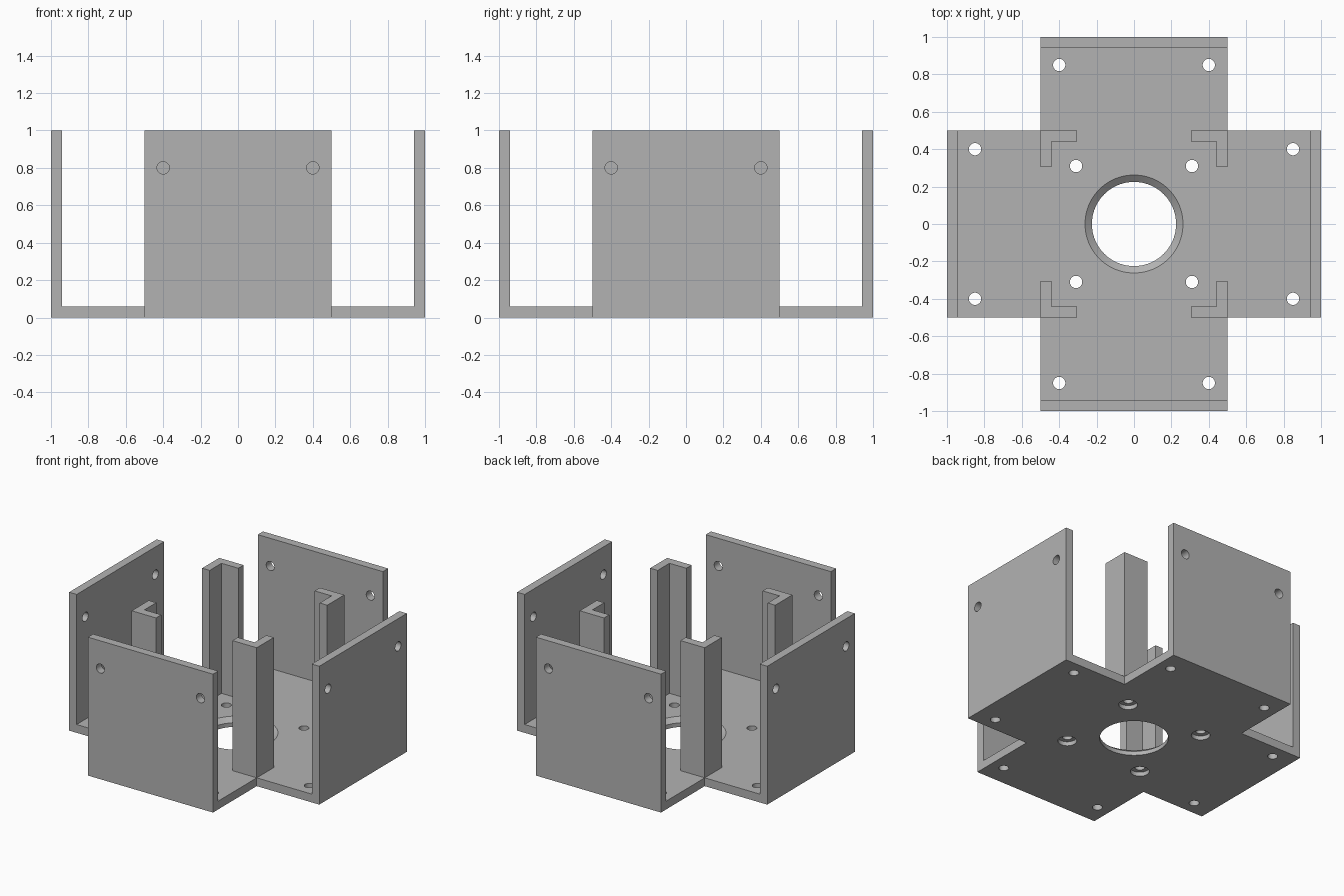
import bpy, bmesh, math

if "Cube" in bpy.data.objects:
    bpy.data.objects.remove(bpy.data.objects["Cube"])

T = 0.06            # sheet thickness
grey = bpy.data.materials.new("plain grey")
grey.diffuse_color = (0.45, 0.45, 0.45, 1)
grey.use_nodes = True
grey.node_tree.nodes["Principled BSDF"].inputs["Base Color"].default_value = grey.diffuse_color


def add_object(name, bm):
    bmesh.ops.recalc_face_normals(bm, faces=bm.faces)
    mesh = bpy.data.meshes.new(name)
    bm.to_mesh(mesh)
    bm.free()
    mesh.materials.append(grey)
    ob = bpy.data.objects.new(name, mesh)
    bpy.context.collection.objects.link(ob)
    return ob


def raise_faces(bm, faces, height):
    out = bmesh.ops.extrude_face_region(bm, geom=faces)["geom"]
    for v in out:
        if isinstance(v, bmesh.types.BMVert):
            v.co.z = height
    return [f for f in out if isinstance(f, bmesh.types.BMFace)]


def lathe(bm, x, y, profile, n=48):
    """Closed turned solid from (radius, z) pairs, bottom to top."""
    rings = [[bm.verts.new((x + r * math.cos(2 * math.pi * i / n),
                            y + r * math.sin(2 * math.pi * i / n), z))
              for i in range(n)] for r, z in profile]
    for a, b in zip(rings, rings[1:]):
        for i in range(n):
            j = (i + 1) % n
            bm.faces.new((a[i], a[j], b[j], b[i]))
    bm.faces.new(rings[0][::-1])
    bm.faces.new(rings[-1])


# Cross-shaped base with upturned walls at the arm ends
bm = bmesh.new()
cuts = [-1, -1 + T, -0.5, 0.5, 1 - T, 1]
verts = [[bm.verts.new((x, y, 0)) for y in cuts] for x in cuts]
for i in range(5):
    for j in range(5):
        if i == 2 or j == 2:
            bm.faces.new((verts[i][j], verts[i + 1][j],
                          verts[i + 1][j + 1], verts[i][j + 1]))
bmesh.ops.delete(bm, geom=[v for v in bm.verts if not v.link_faces], context='VERTS')
top = raise_faces(bm, bm.faces[:], T)
ends = [f for f in top
        if max(map(abs, f.calc_center_median()[:2])) > 1 - T]
raise_faces(bm, ends, 1)
bmesh.ops.delete(bm, geom=[f for f in ends if f.is_valid], context='FACES_ONLY')
bmesh.ops.recalc_face_normals(bm, faces=bm.faces)
bmesh.ops.dissolve_limit(bm, angle_limit=0.01, verts=bm.verts, edges=bm.edges)
bracket = add_object("bracket", bm)

# Cutter for every hole: centre bore, counterbored screws, arm and wall holes
bm = bmesh.new()
lathe(bm, 0, 0, [(0.225, -0.1), (0.225, 0.03), (0.262, T), (0.262, 0.1)], 96)
hole = [(0.033, -0.05), (0.033, 0.12)]
for sx in (-1, 1):
    for sy in (-1, 1):
        lathe(bm, 0.31 * sx, 0.31 * sy,
              [(0.062, -0.05), (0.062, 0.03), (0.033, 0.03), (0.033, 0.12)])
        lathe(bm, 0.4 * sx, 0.85 * sy, hole)
        lathe(bm, 0.85 * sx, 0.4 * sy, hole)
        # wall holes: turn a short peg onto the x or y axis
        for along_x in (True, False):
            old = set(bm.verts)
            lathe(bm, 0, 0, [(0.033, 0.9), (0.033, 1.05)])
            for v in set(bm.verts) - old:
                a, b, c = v.co
                v.co = ((c * sx, 0.4 * sy + a, 0.8 + b) if along_x
                        else (0.4 * sx + a, c * sy, 0.8 + b))
cutter = add_object("hole_cutter", bm)
cutter.hide_render = True

mod = bracket.modifiers.new("holes", 'BOOLEAN')
mod.operation = 'DIFFERENCE'
mod.solver = 'EXACT'
mod.object = cutter
bpy.context.view_layer.objects.active = bracket
bracket.select_set(True)
bpy.ops.object.modifier_apply(modifier=mod.name)
bpy.data.objects.remove(cutter)
bpy.ops.object.shade_smooth_by_angle(angle=math.radians(25))

# L-shaped corner posts standing on the base
profile = [(0.5, 0.5), (0.305, 0.5), (0.305, 0.44),
           (0.44, 0.44), (0.44, 0.305), (0.5, 0.305)]
for sx, side in ((-1, "left"), (1, "right")):
    for sy, end in ((-1, "front"), (1, "back")):
        bm = bmesh.new()
        face = bm.faces.new([bm.verts.new((sx * x, sy * y, T)) for x, y in profile])
        raise_faces(bm, [face], 1)
        add_object(f"post_{end}_{side}", bm)
